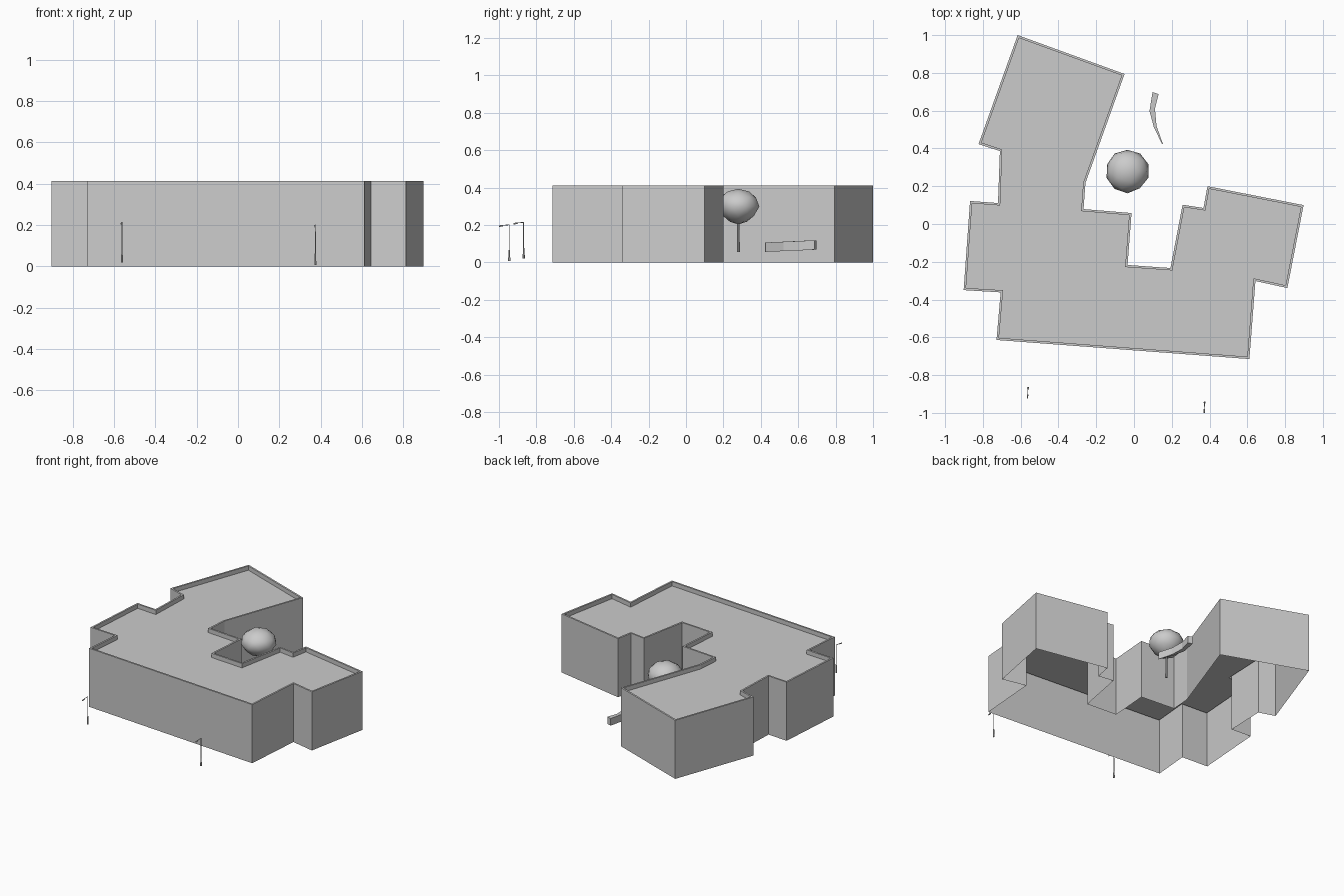
import bpy, bmesh, math, random
from mathutils import Vector

if "Cube" in bpy.data.objects:
    bpy.data.objects.remove(bpy.data.objects["Cube"])

random.seed(4)


def finish(name, bm, smooth=False):
    bmesh.ops.recalc_face_normals(bm, faces=bm.faces[:])
    mesh = bpy.data.meshes.new(name)
    bm.to_mesh(mesh)
    bm.free()
    for p in mesh.polygons:
        p.use_smooth = smooth
    ob = bpy.data.objects.new(name, mesh)
    bpy.context.collection.objects.link(ob)
    return ob


def tube(bm, a, b, r1, r2, sides=6):
    a, b = Vector(a), Vector(b)
    res = bmesh.ops.create_cone(bm, cap_ends=True, segments=sides, radius1=r1,
                                radius2=r2, depth=(b - a).length)
    rot = Vector((0, 0, 1)).rotation_difference(b - a).to_matrix()
    for v in res["verts"]:
        v.co = rot @ v.co + (a + b) / 2


# Building: open-bottomed walls, thin parapet and sunken flat roof
outline = [(-.616, 1), (-.823, .423), (-.71, .386), (-.72, .111), (-.868, .122),
           (-.902, -.35), (-.706, -.362), (-.728, -.614), (.611, -.715),
           (.643, -.302), (.812, -.339), (.898, .1), (.389, .2), (.368, .085),
           (.257, .102), (.193, -.233), (-.034, -.217), (-.013, .058),
           (-.267, .079), (-.257, .217), (-.05, .794)]
H = 0.412
bm = bmesh.new()
low = [bm.verts.new((x, y, 0)) for x, y in outline]
top = [bm.verts.new((x, y, H)) for x, y in outline]
n = len(outline)
for i in range(n):
    j = (i + 1) % n
    bm.faces.new((low[i], low[j], top[j], top[i]))
roof = bm.faces.new(top)
bm.normal_update()
bmesh.ops.inset_region(bm, faces=[roof], thickness=0.012, use_boundary=True,
                       use_even_offset=True)
# sink the roof by adding inner parapet faces
rim = list(roof.verts)
bm.faces.remove(roof)
sunk = [bm.verts.new((v.co.x, v.co.y, H - 0.03)) for v in rim]
for i in range(n):
    j = (i + 1) % n
    bm.faces.new((rim[i], rim[j], sunk[j], sunk[i]))
bm.faces.new(sunk)
finish("building", bm)

# Tree crown: faceted-outline ball narrowing to the trunk
TX, TY = -0.035, 0.28
bm = bmesh.new()
bmesh.ops.create_icosphere(bm, subdivisions=2, radius=1)
for v in bm.verts:
    k = random.uniform(0.97, 1.03)
    z = v.co.z
    w = 0.115 * k * (1 + 0.22 * min(z, 0))
    v.co = (TX + v.co.x * w, TY + v.co.y * w, 0.298 + z * 0.095)
finish("tree_crown", bm, True)

# Tree trunk
bm = bmesh.new()
tube(bm, (TX, TY, 0.055), (TX, TY, 0.23), 0.008, 0.006, 8)
finish("tree_trunk", bm)

# Curved tapering garden wall, following the slope
sections = [((.098, .698), (.13, .688), .068), ((.082, .598), (.111, .61), .064),
            ((.105, .513), (.119, .52), .06), ((.149, .422), (.153, .424), .056)]
bm = bmesh.new()
rings = []
for (ax, ay), (bx, by), z in sections:
    rings.append([bm.verts.new(c) for c in ((ax, ay, z), (bx, by, z),
                                            (bx, by, z + .05), (ax, ay, z + .05))])
for r, s in zip(rings, rings[1:]):
    for i in range(4):
        j = (i + 1) % 4
        bm.faces.new((r[i], r[j], s[j], s[i]))
bm.faces.new(rings[0])
bm.faces.new(rings[-1])
finish("curved_garden_wall", bm)

# Street lamps: base sleeve, thin post, forward arm and lamp head
for i, (x, y, z) in enumerate([(-.561, -.868, .02), (.374, -.945, .007)]):
    bm = bmesh.new()
    tube(bm, (x, y, z), (x, y, z + .02), .006, .006)
    tube(bm, (x, y, z + .02), (x, y, z + .06), .005, .003)
    tube(bm, (x, y, z), (x, y, z + .195), .0028, .0022)
    tube(bm, (x, y, z + .194), (x - .003, y - .052, z + .189), .002, .002)
    tube(bm, (x - .002, y - .034, z + .189), (x - .003, y - .055, z + .186), .004, .004)
    finish(f"street_lamp_{i + 1}", bm)
